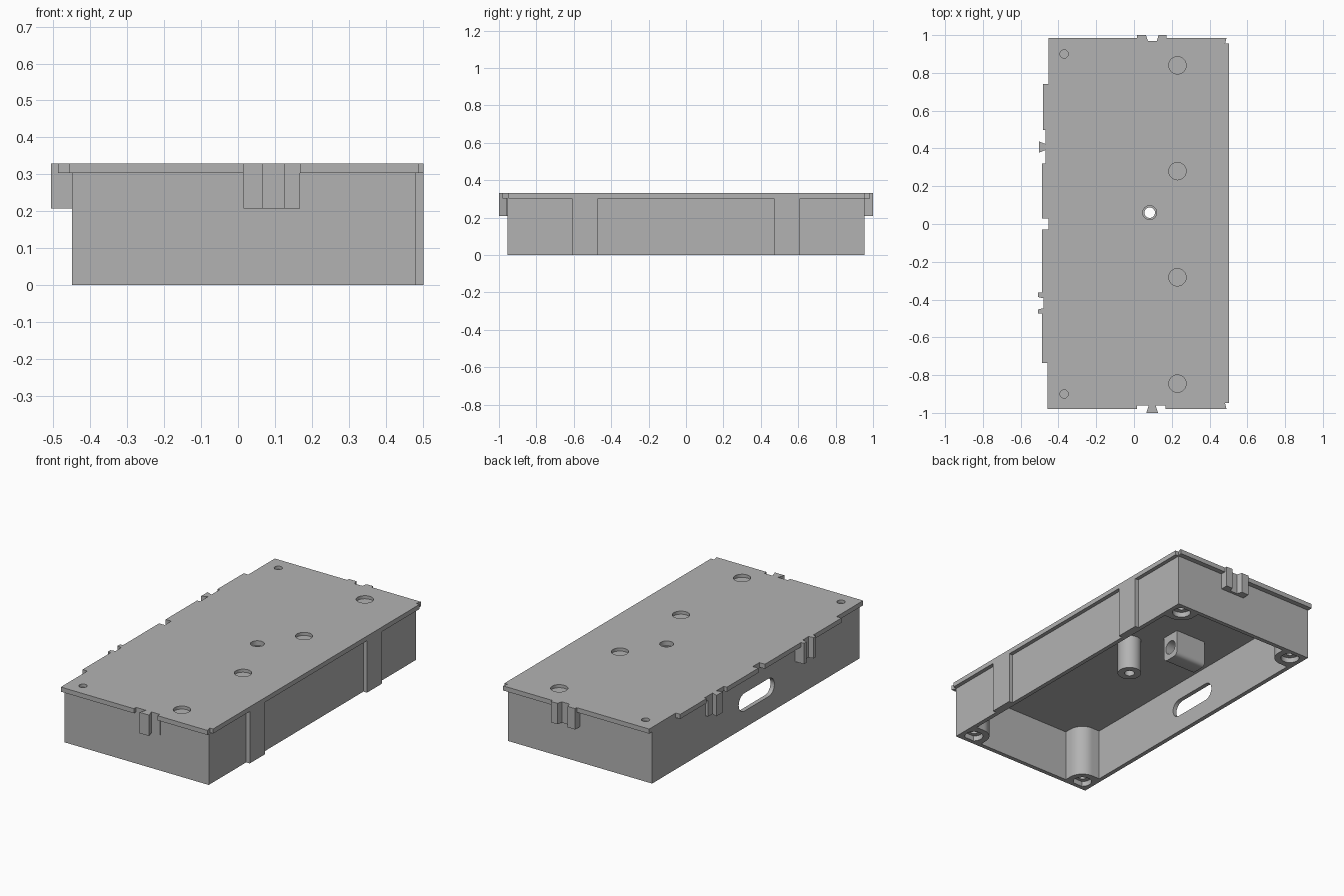
import bpy, bmesh, math

if "Cube" in bpy.data.objects:
    bpy.data.objects.remove(bpy.data.objects["Cube"])

grey = bpy.data.materials.new("plain_grey")
grey.diffuse_color = (0.45, 0.45, 0.45, 1)
grey.use_nodes = True
grey.node_tree.nodes["Principled BSDF"].inputs["Base Color"].default_value = grey.diffuse_color


def prism(name, pts, lo, hi, axis='Z'):
    """Extrude a 2D outline along z (or along x, with the outline in y-z)."""
    bm = bmesh.new()
    place = (lambda p, w: (p[0], p[1], w)) if axis == 'Z' else (lambda p, w: (w, p[0], p[1]))
    a = [bm.verts.new(place(p, lo)) for p in pts]
    b = [bm.verts.new(place(p, hi)) for p in pts]
    n = len(pts)
    bm.faces.new(a[::-1])
    bm.faces.new(b)
    for i in range(n):
        bm.faces.new((a[i], a[(i + 1) % n], b[(i + 1) % n], b[i]))
    bmesh.ops.recalc_face_normals(bm, faces=bm.faces)
    me = bpy.data.meshes.new(name)
    bm.to_mesh(me)
    bm.free()
    me.materials.append(grey)
    ob = bpy.data.objects.new(name, me)
    bpy.context.collection.objects.link(ob)
    return ob


def rect(x0, x1, y0, y1):
    return [(x0, y0), (x1, y0), (x1, y1), (x0, y1)]


def arc(cx, cy, r, a0, a1, n):
    return [(cx + r * math.cos(math.radians(a0 + (a1 - a0) * i / n)),
             cy + r * math.sin(math.radians(a0 + (a1 - a0) * i / n))) for i in range(n + 1)]


def circle(cx, cy, r, n=40):
    return arc(cx, cy, r, 0, 360, n)[:-1]


def cut(ob, cutters):
    """Subtract the cutters, bake the result and delete the cutters."""
    for c in cutters:
        c.hide_render = True
        m = ob.modifiers.new("cut", 'BOOLEAN')
        m.operation, m.solver, m.object = 'DIFFERENCE', 'EXACT', c
    bpy.context.view_layer.update()
    baked = bpy.data.meshes.new_from_object(ob.evaluated_get(bpy.context.evaluated_depsgraph_get()))
    ob.modifiers.clear()
    ob.data = baked
    for c in cutters:
        bpy.data.objects.remove(c)


X0, X1, Y, T, TOP = -0.45, 0.48, 0.955, 0.33, 0.303

# Side walls, open below, with a rounded slot through the left wall
walls = prism("walls", rect(X0, X1, -Y, Y), 0, TOP)
slot = arc(0.105, 0.15, 0.052, -90, 90, 12) + arc(-0.12, 0.15, 0.052, 90, 270, 12)
cut(walls, [prism("inside", rect(X0 + 0.025, X1 - 0.025, -Y + 0.025, Y - 0.025), -0.1, 0.5),
            prism("slot", slot, -0.6, -0.3, 'X')])

# Top plate outline with its joint notches, from the back left corner
outline = [(-0.452, 0.985), (-0.452, 0.74), (-0.481, 0.74), (-0.481, 0.497), (-0.468, 0.497),
           (-0.468, 0.32), (-0.488, 0.32), (-0.488, 0.03), (-0.452, 0.03), (-0.452, -0.03),
           (-0.488, -0.03), (-0.488, -0.385), (-0.478, -0.39), (-0.478, -0.45), (-0.488, -0.452),
           (-0.488, -0.735), (-0.457, -0.735), (-0.457, -0.98), (0.015, -0.98), (0.015, -0.96),
           (0.168, -0.96), (0.168, -0.98), (0.49, -0.98), (0.482, -0.948), (0.503, -0.948),
           (0.503, 0.955), (0.482, 0.955), (0.49, 0.985), (0.172, 0.985), (0.13, 0.985),
           (0.13, 0.97), (0.065, 0.97), (0.065, 0.985)]
plate = prism("top_plate", outline, TOP, T)
holes = [prism("recess", circle(0.23, y, 0.046), T - 0.018, 0.4) for y in (-0.845, -0.282, 0.28, 0.84)]
holes += [prism("pin_hole", circle(-0.37, y, 0.022), T - 0.018, 0.4) for y in (-0.9, 0.9)]
holes += [prism("centre_hole", circle(0.083, 0.06, 0.037), 0.2, 0.4)]
cut(plate, holes)

# Joint tabs that hang down from the plate edges
tabs = {
    "front_tab_base": rect(0.015, 0.168, -0.96, -0.95),
    "front_tab": [(0.08, -0.955), (0.065, -1.0), (0.127, -1.0), (0.112, -0.955)],
    "back_tab_base": rect(0.015, 0.172, 0.95, 0.97),
    "back_prong_left": [(0.015, 0.965), (0.075, 0.965), (0.063, 1.0), (0.015, 1.0)],
    "back_prong_right": [(0.12, 0.965), (0.172, 0.965), (0.172, 1.0), (0.13, 1.0)],
    "left_tab_base": rect(-0.468, -0.445, 0.35, 0.465),
    "left_tab": [(-0.46, 0.42), (-0.502, 0.437), (-0.502, 0.378), (-0.46, 0.395)],
    "left_prong_base": rect(-0.478, -0.445, -0.475, -0.363),
    "left_prong_back": [(-0.47, -0.363), (-0.507, -0.363), (-0.507, -0.387), (-0.47, -0.395)],
    "left_prong_front": [(-0.47, -0.475), (-0.507, -0.475), (-0.507, -0.452), (-0.47, -0.444)],
}
for name, pts in tabs.items():
    prism(name, pts, 0.208, T)

# Two ribs on the right wall
for s in (-1, 1):
    prism("right_rib", rect(X1 - 0.01, 0.503, s * 0.54 - 0.07, s * 0.54 + 0.07), 0, TOP)

# Corner bosses, rounded towards the inside, with stepped holes from below
for sx in (-1, 1):
    for sy in (-1, 1):
        cx, cy, r = 0.015 + sx * 0.39, sy * 0.89, 0.085
        shape = arc(0, 0, r, 180, 270, 12) + [(0.073, -r), (0.073, 0.063), (-r, 0.063)]
        boss = prism("corner_boss", [(cx + sx * u, cy + sy * v) for u, v in shape], 0, TOP)
        cut(boss, [prism("magnet_hole", circle(cx, cy, 0.05), -0.1, 0.03),
                   prism("screw_hole", circle(cx, cy, 0.022), -0.1, 0.15)])

# Hollow centre post
post = prism("centre_post", circle(0.083, 0.06, 0.065), 0.10, TOP)
cut(post, [prism("post_hole", circle(0.083, 0.06, 0.028), 0, 0.5)])

# Inner block with a blind round hole, lower edges rounded
profile = (arc(0.235, 0.175, 0.025, 180, 270, 6) + arc(0.295, 0.175, 0.025, 270, 360, 6)
           + [(0.32, TOP), (0.21, TOP)])
block = prism("inner_block", profile, -0.24, -0.04, 'X')
cut(block, [prism("block_hole", circle(0.265, 0.22, 0.04), -0.2, 0.1, 'X')])

# Smooth round surfaces, keep edges sharp
for ob in bpy.context.collection.objects:
    ob.select_set(True)
    bpy.context.view_layer.objects.active = ob
bpy.ops.object.shade_smooth_by_angle(angle=math.radians(30))
